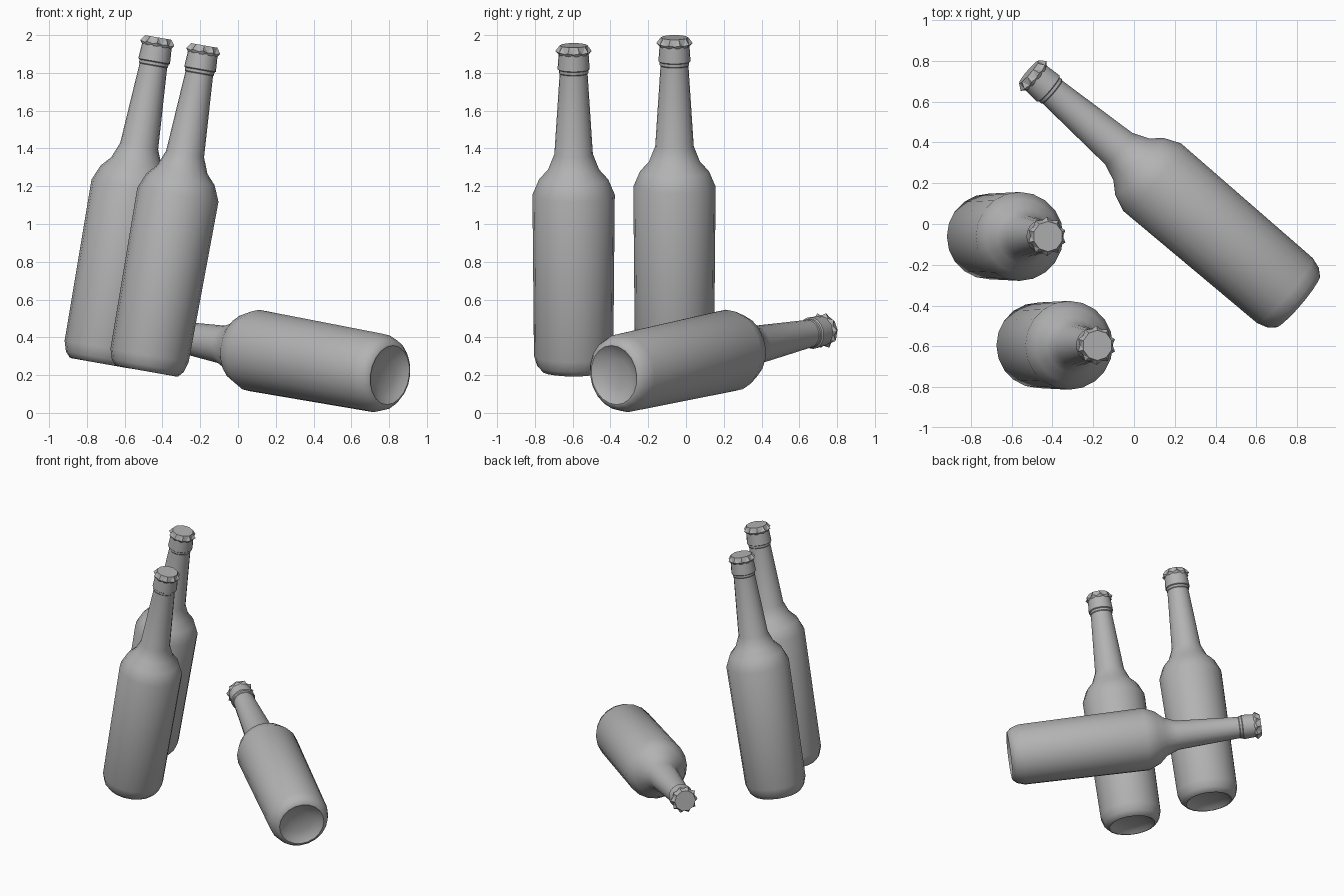
import bpy, bmesh, math
from mathutils import Vector

cube = bpy.data.objects.get("Cube")
if cube:
    bpy.data.objects.remove(cube, do_unlink=True)

grey = bpy.data.materials.new("plain_grey")
grey.use_nodes = True
grey.diffuse_color = (0.45, 0.45, 0.45, 1)
grey.node_tree.nodes["Principled BSDF"].inputs["Base Color"].default_value = (0.45, 0.45, 0.45, 1)

SIDES = 20
# (radius, height) from the dished base up to the lip
PROFILE = [(0.08, 0.035), (0.13, 0.02), (0.158, 0), (0.168, 0.002), (0.193, 0.03), (0.21, 0.085),
           (0.218, 0.95), (0.183, 1.032), (0.135, 1.085), (0.102, 1.168), (0.074, 1.6),
           (0.078, 1.605), (0.078, 1.62), (0.085, 1.625), (0.079, 1.715)]


def ring(bm, radius, height, count):
    return [bm.verts.new((radius * math.cos(i * math.tau / count),
                          radius * math.sin(i * math.tau / count), height)) for i in range(count)]


def bridge(bm, low, high):
    n = len(low)
    for i in range(n):
        j = (i + 1) % n
        bm.faces.new((low[i], low[j], high[j], high[i]))


def make_object(name, bm, base, axis):
    bmesh.ops.recalc_face_normals(bm, faces=bm.faces)
    mesh = bpy.data.meshes.new(name)
    bm.to_mesh(mesh)
    bm.free()
    mesh.materials.append(grey)
    obj = bpy.data.objects.new(name, mesh)
    bpy.context.collection.objects.link(obj)
    obj.location = base
    obj.rotation_euler = Vector(axis).to_track_quat('Z', 'Y').to_euler()
    return obj


def make_glass(name, base, axis):
    bm = bmesh.new()
    rings = [ring(bm, r, h, SIDES) for r, h in PROFILE]
    for low, high in zip(rings, rings[1:]):
        bridge(bm, low, high)
    # domed underside and closed mouth
    tip = bm.verts.new((0, 0, 0.042))
    for i in range(SIDES):
        bm.faces.new((tip, rings[0][(i + 1) % SIDES], rings[0][i]))
    bm.faces.new(rings[-1])
    obj = make_object(name, bm, base, axis)
    bpy.ops.object.select_all(action='DESELECT')
    obj.select_set(True)
    bpy.context.view_layer.objects.active = obj
    bpy.ops.object.shade_smooth_by_angle(angle=math.radians(38))


def make_cap(name, base, axis, teeth=10):
    bm = bmesh.new()
    top = ring(bm, 0.074, 1.752, teeth)
    skirt = ring(bm, 0.081, 1.715, teeth * 2)
    # every second skirt point flares out into a crimp
    for v in skirt[::2]:
        v.co.x *= 1.19
        v.co.y *= 1.19
        v.co.z = 1.722
    under = ring(bm, 0.076, 1.7, teeth * 2)
    bridge(bm, under, skirt)
    for i in range(teeth):
        j = (i + 1) % teeth
        a, b, c = skirt[2 * i], skirt[2 * i + 1], skirt[2 * j]
        bm.faces.new((top[i], a, b))
        bm.faces.new((top[i], b, top[j]))
        bm.faces.new((top[j], b, c))
    bm.faces.new(top)
    bm.faces.new(under[::-1])
    make_object(name, bm, base, axis)


tilt = math.radians(10)
leaning = (math.sin(tilt), 0, math.cos(tilt))
bottles = {
    "front_bottle": ((-0.483, -0.595, 0.22), leaning),
    "back_bottle": ((-0.726, -0.061, 0.262), leaning),
    "lying_bottle": ((0.804, -0.381, 0.2), (-0.753, 0.643, 0.137)),
}
for name, (base, axis) in bottles.items():
    make_glass(name + "_glass", base, axis)
    make_cap(name + "_cap", base, axis)
